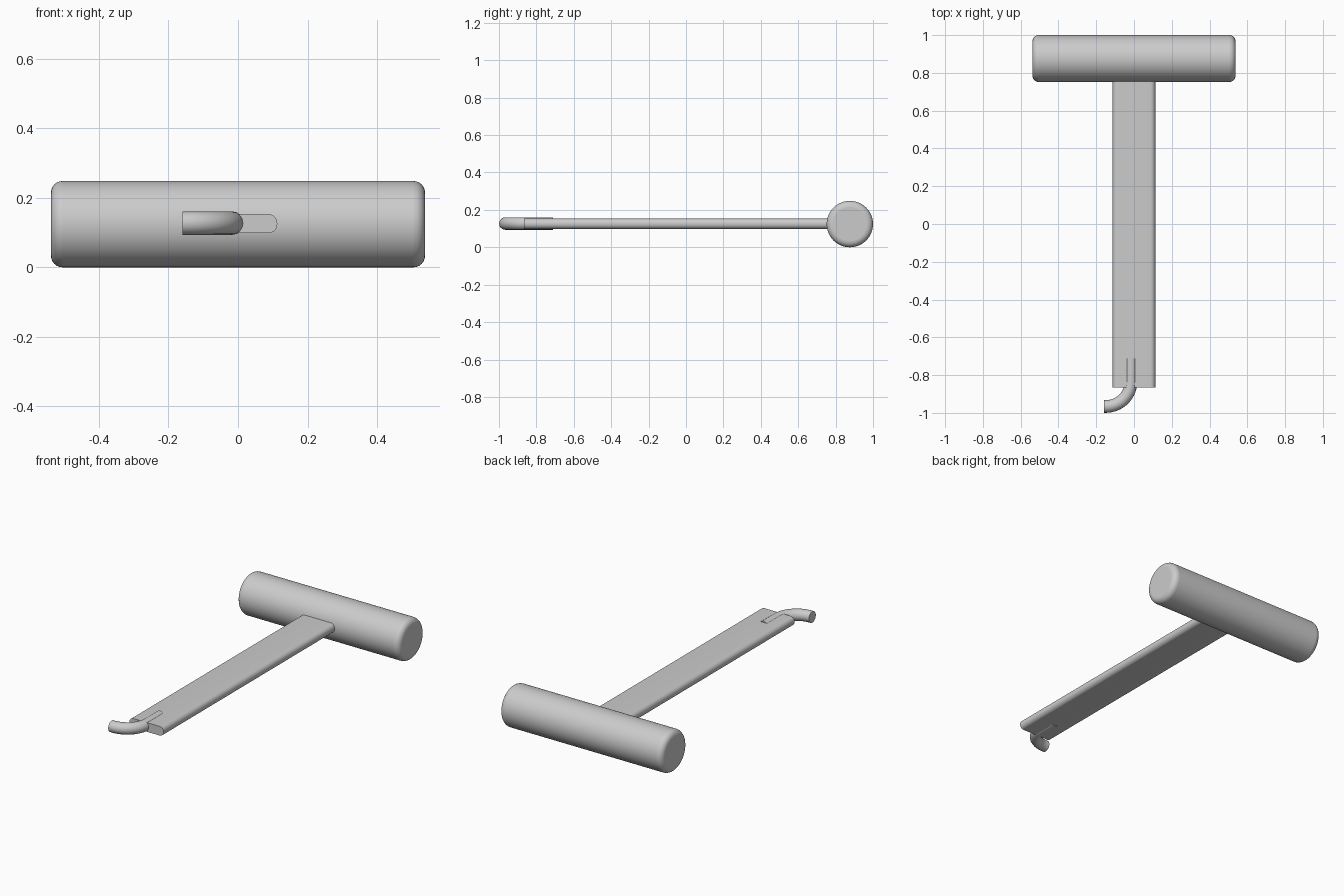
import bpy, math
from math import pi, sin, cos

if "Cube" in bpy.data.objects:
    bpy.data.objects.remove(bpy.data.objects["Cube"])


def smooth(obj, angle=35):
    bpy.ops.object.select_all(action='DESELECT')
    obj.select_set(True)
    bpy.context.view_layer.objects.active = obj
    bpy.ops.object.shade_smooth_by_angle(angle=math.radians(angle))


def extrude_profile(name, pts, place, a, b):
    """Sweep a closed 2D profile between two positions along an axis."""
    n = len(pts)
    verts = [place(p, a) for p in pts] + [place(p, b) for p in pts]
    faces = [(i, (i + 1) % n, n + (i + 1) % n, n + i) for i in range(n)]
    faces += [tuple(range(n))[::-1], tuple(range(n, 2 * n))]
    mesh = bpy.data.meshes.new(name)
    mesh.from_pydata(verts, [], faces)
    obj = bpy.data.objects.new(name, mesh)
    bpy.context.collection.objects.link(obj)
    return obj


# Round cross handle with softened ends
bpy.ops.mesh.primitive_cylinder_add(vertices=64, radius=0.124, depth=1.076,
                                    location=(0, 0.876, 0.124), rotation=(0, pi / 2, 0))
handle = bpy.context.object
handle.name = "handle"
bev = handle.modifiers.new("rounded_ends", 'BEVEL')
bev.width = 0.033
bev.segments = 6
bev.limit_method = 'ANGLE'
bev.angle_limit = math.radians(40)
smooth(handle)

# Flat shaft with rounded long edges and square end
HX, HZ, R = 0.113, 0.0275, 0.026
profile = []
for k, (sx, sz) in enumerate([(1, 1), (-1, 1), (-1, -1), (1, -1)]):
    for i in range(9):
        t = (k + i / 8) * pi / 2
        profile.append((sx * (HX - R) + R * cos(t), sz * (HZ - R) + R * sin(t)))
shaft = extrude_profile("flat_shaft", profile,
                        lambda p, y: (p[0], y, 0.1255 + p[1]), 0.80, -0.865)
smooth(shaft)

# Bent wire hook: straight root in the shaft, then a quarter turn
path = [(-0.016, -0.712), (-0.016, -0.77)]
path += [(-0.149 + 0.133 * cos(t), -0.833 - 0.133 * sin(t))
         for t in (i * pi / 32 for i in range(17))]
path.append((-0.16, -0.966))
curve = bpy.data.curves.new("hook", 'CURVE')
curve.dimensions = '3D'
curve.bevel_depth = 0.0335
curve.bevel_resolution = 6
curve.use_fill_caps = True
spline = curve.splines.new('POLY')
spline.points.add(len(path) - 1)
for pt, (x, y) in zip(spline.points, path):
    pt.co = (x, y, 0.127, 1)
tmp = bpy.data.objects.new("hook", curve)
bpy.context.collection.objects.link(tmp)
bpy.ops.object.select_all(action='DESELECT')
tmp.select_set(True)
bpy.context.view_layer.objects.active = tmp
bpy.ops.object.convert(target='MESH')
hook = bpy.context.object
hook.name = "hook"
smooth(hook)
